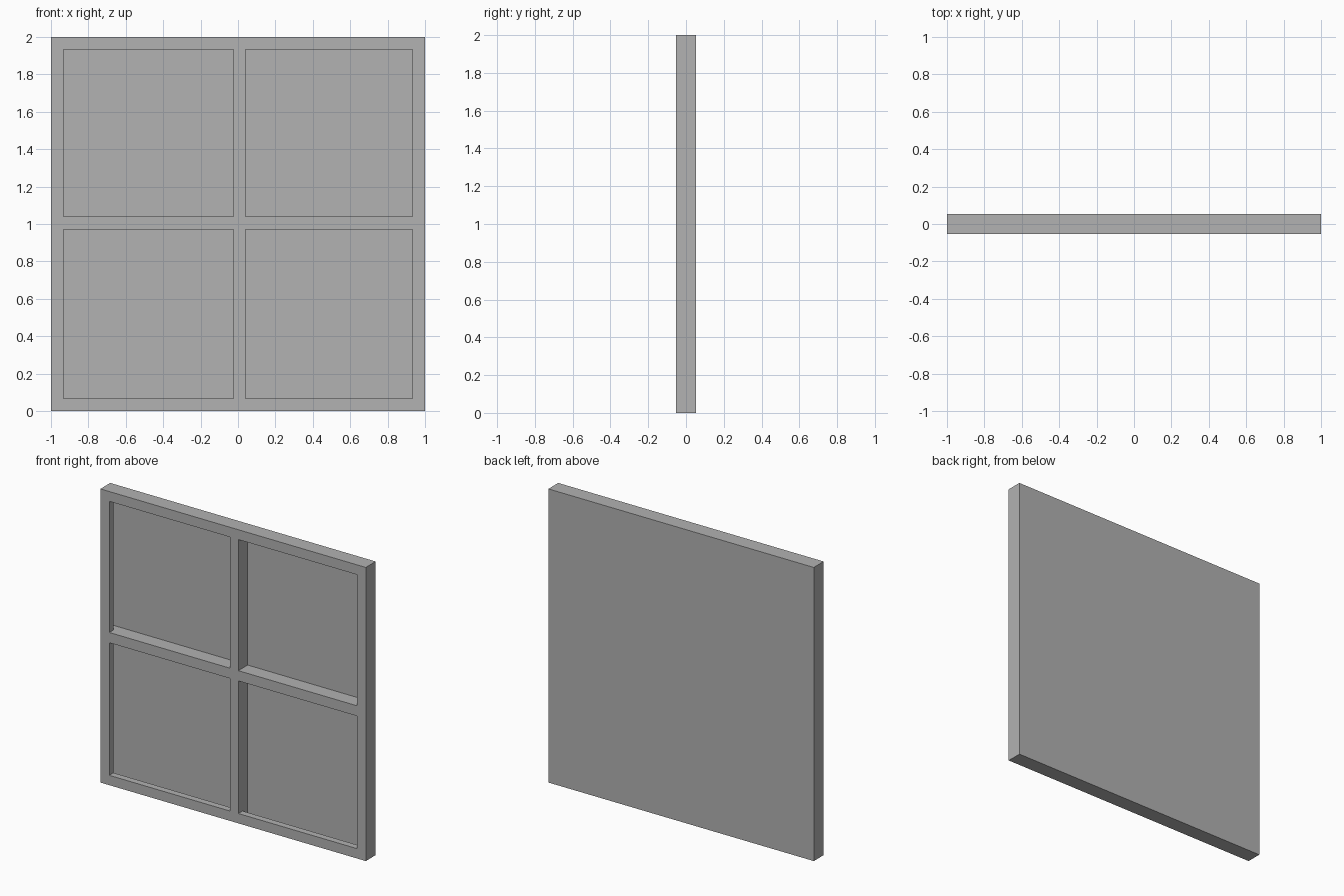
import bpy

cube = bpy.data.objects.get("Cube")
if cube:
    bpy.data.objects.remove(cube, do_unlink=True)

# One flat grey for the whole window
grey = bpy.data.materials.new("plain grey")
grey.use_nodes = True
color = (0.445, 0.445, 0.445, 1)
grey.diffuse_color = color
grey.node_tree.nodes["Principled BSDF"].inputs["Base Color"].default_value = color

FRONT, BACK = -0.053, 0.053
SKIN = 0.006             # back panel and outer casing
RIM, LIP = 0.067, 0.045  # width and depth of the front rim
BAR_X = (-0.025, 0.04)
BAR_Z = (0.97, 1.04)


def box(name, x, y, z):
    """Axis-aligned box from (min, max) pairs."""
    bpy.ops.mesh.primitive_cube_add(size=1)
    ob = bpy.context.object
    ob.name = name
    ob.location = [(a + b) / 2 for a, b in (x, y, z)]
    ob.scale = [b - a for a, b in (x, y, z)]
    bpy.ops.object.transform_apply(location=True, scale=True)
    ob.data.materials.append(grey)
    return ob


def ring(name, width, y):
    """Square border: a flat outline with its hole, extruded in depth."""
    outer, inner = 1, 1 - width
    verts = [(sx * r, y[0], 1 + sz * r) for r in (outer, inner)
             for sx, sz in ((-1, -1), (1, -1), (1, 1), (-1, 1))]
    faces = [(i, (i + 1) % 4, (i + 1) % 4 + 4, i + 4) for i in range(4)]
    mesh = bpy.data.meshes.new(name)
    mesh.from_pydata(verts, [], faces)
    mesh.materials.append(grey)
    ob = bpy.data.objects.new(name, mesh)
    bpy.context.collection.objects.link(ob)
    solid = ob.modifiers.new("depth", "SOLIDIFY")
    solid.thickness = y[1] - y[0]
    solid.offset = -1
    return ob


# Back panel, thin casing and deeper front rim
box("back_panel", (-1, 1), (BACK - SKIN, BACK), (0, 2))
ring("outer_casing", SKIN, (FRONT + LIP, BACK - SKIN))
ring("front_rim", RIM, (FRONT, FRONT + LIP))

# Crossing bars, reaching from the front plane to the back panel
bar_y = (FRONT, BACK - SKIN)
edge = 1 - RIM
box("vertical_bar", BAR_X, bar_y, (1 - edge, 1 + edge))
for name, x in (("right_crossbar", (-edge, BAR_X[0])),
                ("left_crossbar", (BAR_X[1], edge))):
    box(name, x, bar_y, BAR_Z)

# Hidden bar ends behind the rim
end_y = (FRONT + LIP, BACK - SKIN)
for name, lo, hi in (("lower", SKIN, RIM), ("upper", 2 - RIM, 2 - SKIN)):
    box(name + "_bar_end", BAR_X, end_y, (lo, hi))
    side = "right" if name == "lower" else "left"
    box(side + "_bar_end", (lo - 1, hi - 1), end_y, BAR_Z)
